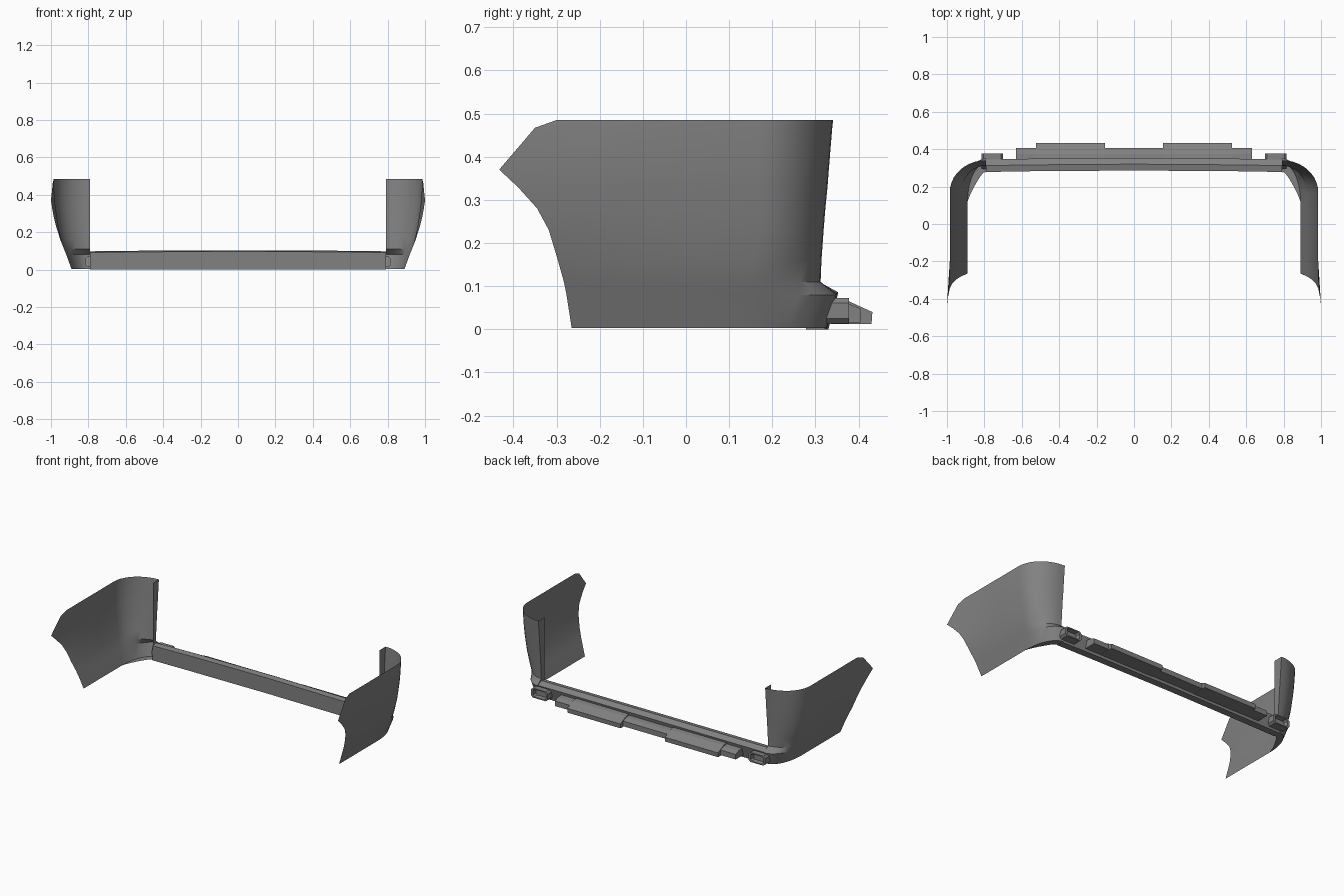
import bpy, bmesh, math

cube = bpy.data.objects.get("Cube")
if cube:
    bpy.data.objects.remove(cube, do_unlink=True)

paint = bpy.data.materials.new("grey paint")
paint.use_nodes = True
GREY = (0.22, 0.22, 0.22, 1)
paint.diffuse_color = GREY
paint.node_tree.nodes["Principled BSDF"].inputs["Base Color"].default_value = GREY


def finish(name, bm, smooth=False):
    me = bpy.data.meshes.new(name)
    bmesh.ops.recalc_face_normals(bm, faces=bm.faces)
    bm.to_mesh(me)
    bm.free()
    me.materials.append(paint)
    ob = bpy.data.objects.new(name, me)
    bpy.context.collection.objects.link(ob)
    if smooth:
        bpy.ops.object.select_all(action='DESELECT')
        ob.select_set(True)
        bpy.context.view_layer.objects.active = ob
        bpy.ops.object.shade_smooth_by_angle(angle=math.radians(28))
    return ob


def loft(name, rows, closed=False, smooth=False):
    """Skin a list of equally long point rows; closed loops get end caps."""
    bm = bmesh.new()
    grid = [[bm.verts.new(p) for p in row] for row in rows]
    n = len(rows[0])
    for a, b in zip(grid, grid[1:]):
        for i in range(n if closed else n - 1):
            j = (i + 1) % n
            bm.faces.new((a[i], a[j], b[j], b[i]))
    if closed:
        bm.faces.new(grid[0])
        bm.faces.new(grid[-1])
    return finish(name, bm, smooth)


def extrude_x(name, profile, x0, x1):
    return loft(name, [[(x, y, z) for y, z in profile] for x in (x0, x1)], True)


# Side panel levels: height, front edge y, front edge x, side x, rear y
EDGE = 0.79
LEVELS = [
    (0.003, -0.265, 0.89, 0.89, 0.325),
    (0.08, -0.277, 0.918, 0.918, 0.35),
    (0.11, -0.283, 0.93, 0.93, 0.312),
    (0.16, -0.297, 0.95, 0.945, 0.314),
    (0.23, -0.318, 0.972, 0.96, 0.319),
    (0.28, -0.345, 0.985, 0.968, 0.323),
    (0.33, -0.39, 0.994, 0.975, 0.328),
    (0.37, -0.433, 1.0, 0.98, 0.331),
    (0.467, -0.35, 0.99, 0.985, 0.339),
    (0.485, -0.30, 0.985, 0.985, 0.341),
]


def panel_row(level, side):
    z, front, xf, xs, rear = level
    start = 0.12 + 0.05 * min(z / 0.2, 1)
    pts = [(xf, front), (xs, -0.2), (xs, 0.0)]
    for k in range(11):
        a = math.pi / 2 * k / 10
        pts.append((EDGE + (xs - EDGE) * math.cos(a),
                    start + (rear - start) * math.sin(a)))
    return [(side * x, y, z) for x, y in pts]


for side, label in ((1, "left"), (-1, "right")):
    rows = [panel_row(l, side) for l in LEVELS]
    loft(label + "_side_panel", rows, smooth=True)

    # Return flange along the inner edge of the corner
    loft(label + "_corner_flange",
         [[(side * EDGE, l[4], l[0]), (side * EDGE, 0.28, l[0])] for l in LEVELS])

    # Turned-in lip under the corner, tapering away forwards
    lip = []
    for i, p in enumerate(rows[0][3:]):
        t = i / 10
        lip.append([p, (p[0] - side * 0.03 * math.sin(math.pi * t), p[1] - 0.05 * t, 0.003)])
    loft(label + "_bottom_lip", lip)

    # Exhaust tip: chamfered rectangular tube with a recessed mouth
    def ring(y, scale, slant=0.0):
        w, h, c = 0.058 * scale, 0.03 * scale, 0.012 * scale
        outline = [(-w, -h + c), (-w + c, -h), (w - c, -h), (w, -h + c),
                   (w, h - c), (w - c, h), (-w + c, h), (-w, h - c)]
        return [(side * 0.758 + x, y + slant * z, 0.043 + z) for x, z in outline]

    loft(label + "_exhaust_tip",
         [ring(0.305, 1, 0.35), ring(0.378, 1), ring(0.378, 0.78), ring(0.35, 0.7)], True)

    # Raised block on the lower valance
    xs = sorted((side * 0.155, side * 0.525))
    extrude_x(label + "_valance_block",
              [(0.335, 0.012), (0.43, 0.012), (0.432, 0.04), (0.375, 0.066), (0.335, 0.072)], *xs)

# Cross beam, bowed slightly backwards at the middle
BEAM = [(0.278, 0), (0.278, 0.092), (0.312, 0.098), (0.345, 0.08), (0.322, 0)]
beam = []
for x in (-EDGE, -0.55, 0, 0.55, EDGE):
    bow = 0.008 * (1 - (x / EDGE) ** 2)
    beam.append([(x, y + bow, z + (bow * 0.7 if z else 0)) for y, z in BEAM])
loft("cross_beam", beam, True)

# Lower valance plate behind the beam
extrude_x("lower_valance",
          [(0.32, 0.016), (0.405, 0.016), (0.405, 0.048), (0.375, 0.06), (0.32, 0.066)], -0.63, 0.63)
